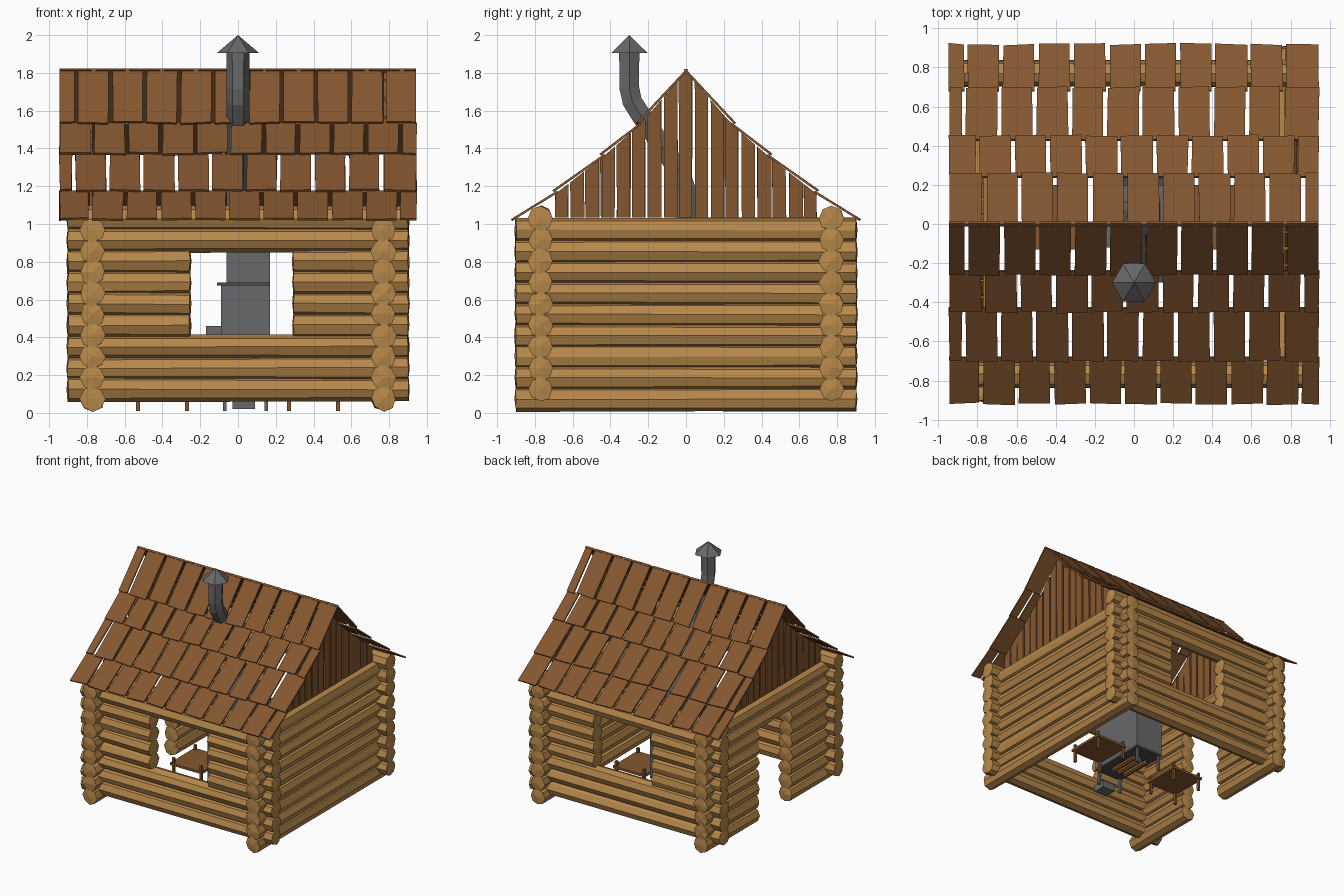
import bpy, bmesh, random
from math import radians
from mathutils import Matrix, Vector

random.seed(4)
if "Cube" in bpy.data.objects:
    bpy.data.objects.remove(bpy.data.objects["Cube"])


def material(name, rgb):
    m = bpy.data.materials.new(name)
    m.use_nodes = True
    m.diffuse_color = (*rgb, 1)
    m.node_tree.nodes["Principled BSDF"].inputs["Base Color"].default_value = (*rgb, 1)
    return m


LOG = material("log wood", (0.47, 0.245, 0.07))
BROWN = material("brown planks", (0.235, 0.095, 0.03))
METAL = material("grey metal", (0.14, 0.14, 0.145))
DARK = material("dark metal", (0.07, 0.07, 0.075))


def finish(name, bm, mat):
    bmesh.ops.recalc_face_normals(bm, faces=bm.faces[:])
    me = bpy.data.meshes.new(name)
    bm.to_mesh(me)
    bm.free()
    me.materials.append(mat)
    ob = bpy.data.objects.new(name, me)
    bpy.context.collection.objects.link(ob)
    return ob


def add_log(bm, axis, start, end, center, r=0.066, sides=8):
    """Eight-sided log along x or y with slightly rough, domed ends."""
    turn = Matrix.Rotation(radians(90), 4, 'Y' if axis == 0 else 'X')
    made = bmesh.ops.create_cone(bm, cap_ends=True, segments=sides, radius1=r,
                                 radius2=r, depth=end - start)["verts"]
    mid = Vector(center)
    mid[axis] = (start + end) / 2
    bmesh.ops.transform(bm, matrix=Matrix.Translation(mid) @ turn, verts=made)
    for v in made:
        v.co += Vector([random.uniform(-1, 1) * r * 0.07 for _ in range(3)])
    caps = list({f for v in made for f in v.link_faces if len(f.verts) == sides})
    for v in bmesh.ops.poke(bm, faces=caps)["verts"]:
        v.co[axis] += 0.008 if v.co[axis] > mid[axis] else -0.008


def add_prism(bm, outline, depth):
    """Flat outline pushed out by a depth vector."""
    a = [bm.verts.new(p) for p in outline]
    b = [bm.verts.new(Vector(p) + Vector(depth)) for p in outline]
    bm.faces.new(a)
    bm.faces.new(b[::-1])
    for i in range(len(a)):
        j = (i + 1) % len(a)
        bm.faces.new((a[i], b[i], b[j], a[j]))


def add_box(bm, x0, x1, y0, y1, z0, z1):
    add_prism(bm, [(x0, y0, z0), (x1, y0, z0), (x1, y1, z0), (x0, y1, z0)], (0, 0, z1 - z0))


# Log walls: an opening interrupts the rows listed with it
def log_wall(name, axis, side, base, step, opening=None, rows=()):
    bm = bmesh.new()
    for k in range(9):
        z = base + step * k
        center = (0, side, z) if axis == 0 else (side, 0, z)
        if opening and k in rows:
            spans = ((-0.9, opening[0]), (opening[1], 0.9))
        else:
            spans = ((-0.9, 0.9),)
        for a, b in spans:
            add_log(bm, axis, a, b, center)
    finish(name, bm, LOG)


WALL = 0.77
window, door = (-0.255, 0.295), (-0.24, 0.2)
log_wall("front_wall", 0, -WALL, 0.125, 0.113, window, range(3, 7))
log_wall("back_wall", 0, WALL, 0.125, 0.113, window, range(3, 7))
log_wall("left_wall", 1, WALL, 0.075, 0.1115)
log_wall("right_wall", 1, -WALL, 0.075, 0.1115, door, range(0, 7))

# Roof profile from ridge to eave, as distance from ridge and height
ROOF = [(0.0, 1.825), (0.245, 1.54), (0.435, 1.375), (0.685, 1.18), (0.92, 1.03)]


def roof_height(y):
    for (y0, z0), (y1, z1) in zip(ROOF, ROOF[1:]):
        if abs(y) <= y1:
            return z0 + (z1 - z0) * (abs(y) - y0) / (y1 - y0)
    return ROOF[-1][1]


# Staggered rows of shingles
def shingles(name, sign, first_gaps):
    bm = bmesh.new()
    for row, gap in enumerate(first_gaps):
        (y0, z0), (y1, z1) = ROOF[row], ROOF[row + 1]
        along = Vector((0, sign * (y1 - y0), z1 - z0)).normalized()
        normal = Vector((0, sign * (z0 - z1), y1 - y0)).normalized()
        lift = 0 if row == 3 else 0.012
        edges = [-0.955] + [gap + 0.181 * i for i in range(11) if gap + 0.181 * i < 0.9] + [0.955]
        for a, b in zip(edges, edges[1:]):
            w = [random.uniform(0.007, 0.014) for _ in range(4)]
            slip = random.uniform(-0.005, 0.005)
            low = Vector((0, sign * y1, z1)) + normal * lift + along * (slip + lift)
            tilt = along * random.uniform(-0.005, 0.005)
            top = Vector((0, sign * y0, z0)) - normal * 0.004
            x = Vector((1, 0, 0))
            outline = [top + x * (a + w[0]), top + x * (b - w[1]),
                       low + tilt + x * (b - w[2]), low - tilt + x * (a + w[3])]
            add_prism(bm, outline, normal * -0.012)
    finish(name, bm, BROWN)


shingles("front_shingles", -1, (-0.855, -0.77, -0.87, -0.78))
shingles("back_shingles", 1, (-0.765, -0.8, -0.87, -0.86))

# Upright gable planks cut to the roof slope
for label, side in (("left", 1), ("right", -1)):
    bm = bmesh.new()
    for i in range(-8, 9):
        y0 = i * 0.0825 - 0.035 + random.uniform(-0.004, 0.004)
        y1 = y0 + random.uniform(0.066, 0.074)
        lean = random.uniform(-0.004, 0.004)
        x = side * WALL
        outline = [(x, y0, 1.035), (x, y1, 1.035), (x, y1 + lean, roof_height(y1 + lean) - 0.016)]
        if y0 < 0 < y1:
            outline.append((x, 0, roof_height(0) - 0.02))
        outline.append((x, y0 + lean, roof_height(y0 + lean) - 0.016))
        add_prism(bm, outline, (side * 0.015, 0, 0))
    finish(label + "_gable_planks", bm, BROWN)

# Bent six-sided stove pipe
curve = bpy.data.curves.new("stove_pipe", 'CURVE')
curve.dimensions = '3D'
curve.bevel_depth = 0.06
curve.bevel_resolution = 1
curve.use_fill_caps = True
path = [(0, 0.9), (0, 1.18), (-0.03, 1.27), (-0.235, 1.57), (-0.285, 1.65), (-0.3, 1.72), (-0.3, 1.92)]
spline = curve.splines.new('POLY')
spline.points.add(len(path) - 1)
for p, (y, z) in zip(spline.points, path):
    p.co = (0, y, z, 1)
spline.use_smooth = False
curve.materials.append(METAL)
bpy.context.collection.objects.link(bpy.data.objects.new("stove_pipe", curve))

# Chimney cap and collar
for name, r1, r2, z0, z1 in (("chimney_cap", 0.112, 0.0, 1.905, 2.0),
                             ("chimney_collar", 0.062, 0.062, 1.86, 1.905)):
    bm = bmesh.new()
    bmesh.ops.create_cone(bm, cap_ends=True, segments=6, radius1=r1, radius2=r2, depth=z1 - z0,
                          matrix=Matrix.Translation((0, -0.3, (z0 + z1) / 2))
                          @ Matrix.Rotation(radians(30), 4, 'Z'))
    finish(name, bm, METAL)

# Stove: body, upper block, tapered hood and side box
bm = bmesh.new()
add_box(bm, -0.09, 0.17, -0.28, 0.24, 0.16, 0.68)
add_box(bm, -0.06, 0.17, -0.15, 0.2, 0.69, 0.86)
add_box(bm, -0.17, -0.09, -0.12, 0.08, 0.36, 0.46)
add_box(bm, -0.03, 0.09, -0.39, -0.28, 0.02, 0.08)
hood = bmesh.ops.create_cone(bm, cap_ends=True, segments=4, radius1=0.16, radius2=0.075, depth=0.14)
bmesh.ops.transform(bm, verts=hood["verts"], matrix=Matrix.Translation((0.02, 0, 0.93))
                    @ Matrix.Rotation(radians(45), 4, 'Z'))
for x in (-0.08, 0.14):
    for y in (-0.27, 0.21):
        add_box(bm, x, x + 0.02, y, y + 0.02, 0.01, 0.16)
finish("stove", bm, METAL)

# Stove top plate and ash tray
bm = bmesh.new()
add_box(bm, -0.11, 0.17, -0.3, 0.26, 0.675, 0.69)
add_box(bm, -0.09, 0.17, -0.28, 0.24, 0.14, 0.162)
finish("stove_plates", bm, DARK)

# Firewood under the stove
bm = bmesh.new()
for i in range(3):
    add_log(bm, 1, -0.14, 0.12, (-0.02 + 0.06 * i, 0, 0.11), 0.022, 6)
finish("firewood", bm, BROWN)

# Low benches on both sides of the stove
for label, side in (("left", 1), ("right", -1)):
    bm = bmesh.new()
    cx = side * 0.4
    add_box(bm, cx - 0.15, cx + 0.15, -0.13, 0.2, 0.11, 0.13)
    for x in (cx - 0.14, cx + 0.12):
        for y in (-0.12, 0.17):
            add_box(bm, x, x + 0.02, y, y + 0.02, 0.01, 0.17)
    finish(label + "_bench", bm, BROWN)
